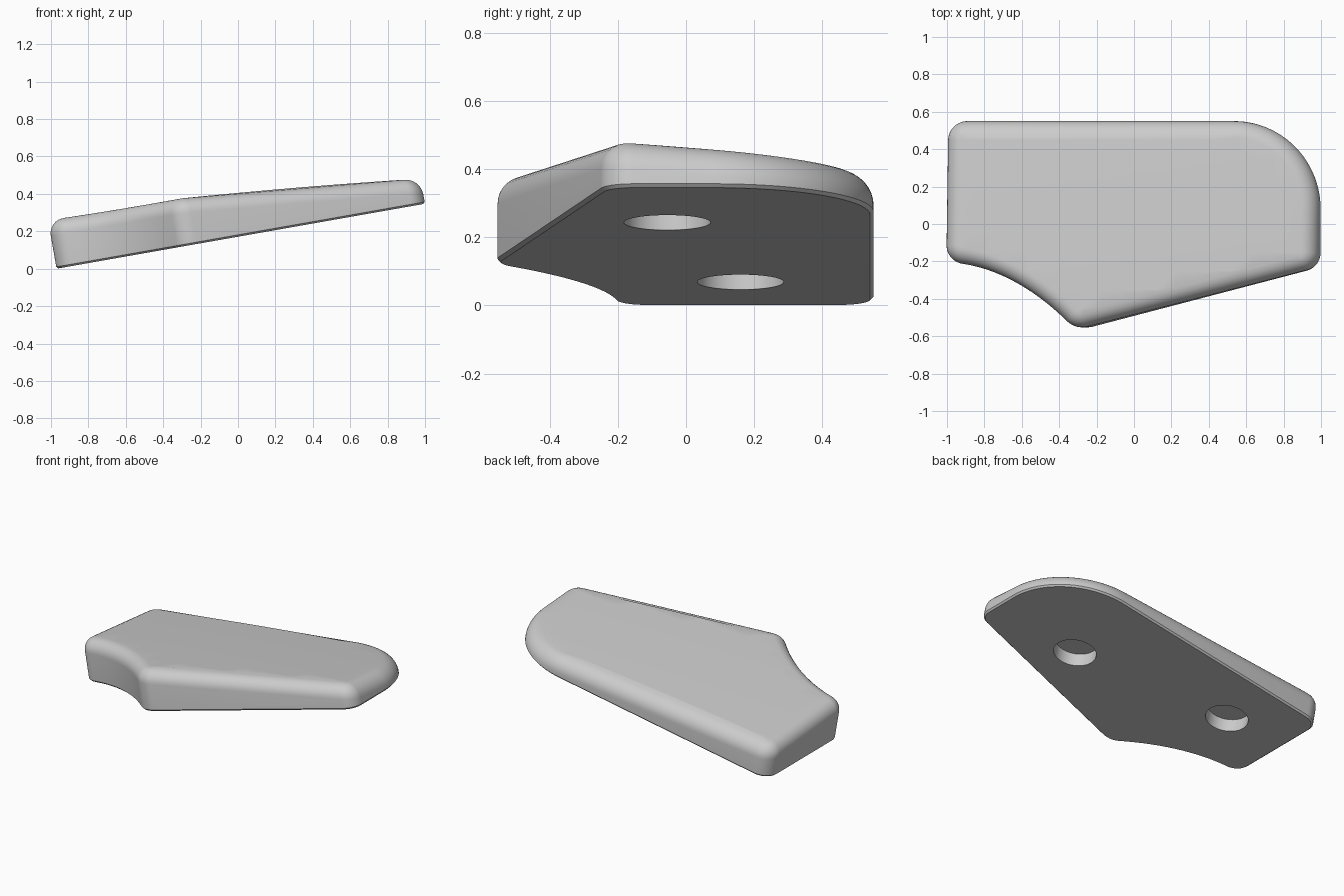
import bpy, bmesh, math
from mathutils import Matrix, Vector

if "Cube" in bpy.data.objects:
    bpy.data.objects.remove(bpy.data.objects["Cube"], do_unlink=True)

TILT = math.radians(10)
ROUND = 0.085      # rounding of the upper rim
CHAMFER = 0.01     # small break around the underside
LEVEL = 0.5        # temporary height of the top before shaping
FRAME = Matrix.Translation((-0.97, 0, 0)) @ Matrix.Rotation(-TILT, 4, 'Y')

grey = bpy.data.materials.new("light_grey")
grey.use_nodes = True
colour = (0.6, 0.6, 0.6, 1)
grey.diffuse_color = colour
grey.node_tree.nodes["Principled BSDF"].inputs["Base Color"].default_value = colour


def arc(p, c, q, n):
    """Points of a conic arc from p to q with its tangents meeting at c."""
    w = (q - p).length / ((c - p).length + (q - c).length)
    pts = []
    for i in range(n + 1):
        t = i / n
        a, b, d = (1 - t) ** 2, 2 * w * t * (1 - t), t * t
        pts.append((p * a + c * b + q * d) / (a + b + d))
    return pts


def corner(before, c, after, radius, n=10):
    d1, d2 = (before - c).normalized(), (after - c).normalized()
    trim = radius / math.tan(d1.angle(d2) / 2)
    return arc(c + d1 * trim, c, c + d2 * trim, n)


def top_height(u, v):
    """Gently domed top, measured square to the tilted base."""
    w = 0.2
    for _ in range(4):
        x = -0.97 + u * math.cos(TILT) - w * math.sin(TILT)
        z = 0.377 + 0.11 * x - 0.015 * x * x - 0.08 * v - 0.02 * v * v
        w = (z - u * math.sin(TILT)) / math.cos(TILT)
    return w


# Outline of the base, counter-clockwise
back_right, back_left = Vector((2, 0.55)), Vector((0, 0.55))
notch_start, notch = Vector((0, -0.2)), Vector((0.38, -0.255))
tip, front_right = Vector((0.7, -0.565)), Vector((2, -0.23))
start = corner(back_left, notch_start, notch, 0.1)
point = corner(notch, tip, front_right, 0.115)
outline = (corner(front_right, back_right, back_left, 0.47, 24)
           + corner(back_right, back_left, notch_start, 0.1)
           + start + arc(start[-1], notch, point[0], 20)[1:-1] + point
           + corner(tip, front_right, back_right, 0.1))

# Inward direction at every outline point
count = len(outline)
inward = []
for i, p in enumerate(outline):
    t = (p - outline[i - 1]).normalized() + (outline[(i + 1) % count] - p).normalized()
    inward.append(Vector((-t.y, t.x)).normalized())

# Stacked rings: chamfered foot, wall, rounded rim
rings = [(CHAMFER, 0), (0, CHAMFER)]
for k in range(9):
    a = math.radians(90) * k / 8
    rings.append((ROUND * (1 - math.cos(a)), LEVEL - ROUND * (1 - math.sin(a))))

bm = bmesh.new()
loops = [[bm.verts.new((*(p + n * d), h)) for p, n in zip(outline, inward)]
         for d, h in rings]
for low, high in zip(loops, loops[1:]):
    for i in range(count):
        j = (i + 1) % count
        bm.faces.new((low[i], low[j], high[j], high[i]))
bm.faces.new(loops[0][::-1])
cap = [bm.faces.new(loops[-1])]

# Grid the cap, then lift the rim and cap onto the dome
cuts = [((0.1 * i + 0.05, 0, 0), (1, 0, 0)) for i in range(20)]
cuts += [((0, 0.1 * i - 0.45, 0), (0, 1, 0)) for i in range(10)]
for co, no in cuts:
    cap = [f for f in bm.faces if all(v.co.z > LEVEL - 1e-5 for v in f.verts)]
    geom = cap + list({e for f in cap for e in f.edges}) + list({v for f in cap for v in f.verts})
    bmesh.ops.bisect_plane(bm, geom=geom, plane_co=co, plane_no=no, dist=1e-5)
for v in bm.verts:
    if v.co.z > 0.3:
        v.co.z += top_height(v.co.x, v.co.y) - LEVEL
bmesh.ops.recalc_face_normals(bm, faces=bm.faces[:])
bm.transform(FRAME)
mesh = bpy.data.meshes.new("rounded_block")
bm.to_mesh(mesh)
bm.free()
mesh.materials.append(grey)
block = bpy.data.objects.new("rounded_block", mesh)
bpy.context.collection.objects.link(block)
bpy.context.view_layer.objects.active = block

# Two round blind holes in the underside
DEPTH = 0.085
for u, v in ((0.395, 0.16), (1.4, -0.055)):
    bpy.ops.mesh.primitive_cylinder_add(vertices=48, radius=0.127, depth=2 * DEPTH)
    cutter = bpy.context.object
    cutter.name = "hole_cutter"
    cutter.hide_render = True
    cutter.data.transform(FRAME @ Matrix.Translation((u, v, 0)))
    cutter.data.materials.append(grey)
    bpy.context.view_layer.objects.active = block
    mod = block.modifiers.new("hole", 'BOOLEAN')
    mod.operation = 'DIFFERENCE'
    mod.solver = 'EXACT'
    mod.object = cutter
    bpy.ops.object.modifier_apply(modifier=mod.name)
    bpy.data.objects.remove(cutter, do_unlink=True)

bpy.ops.object.select_all(action='DESELECT')
block.select_set(True)
bpy.ops.object.shade_smooth_by_angle(angle=math.radians(30))
